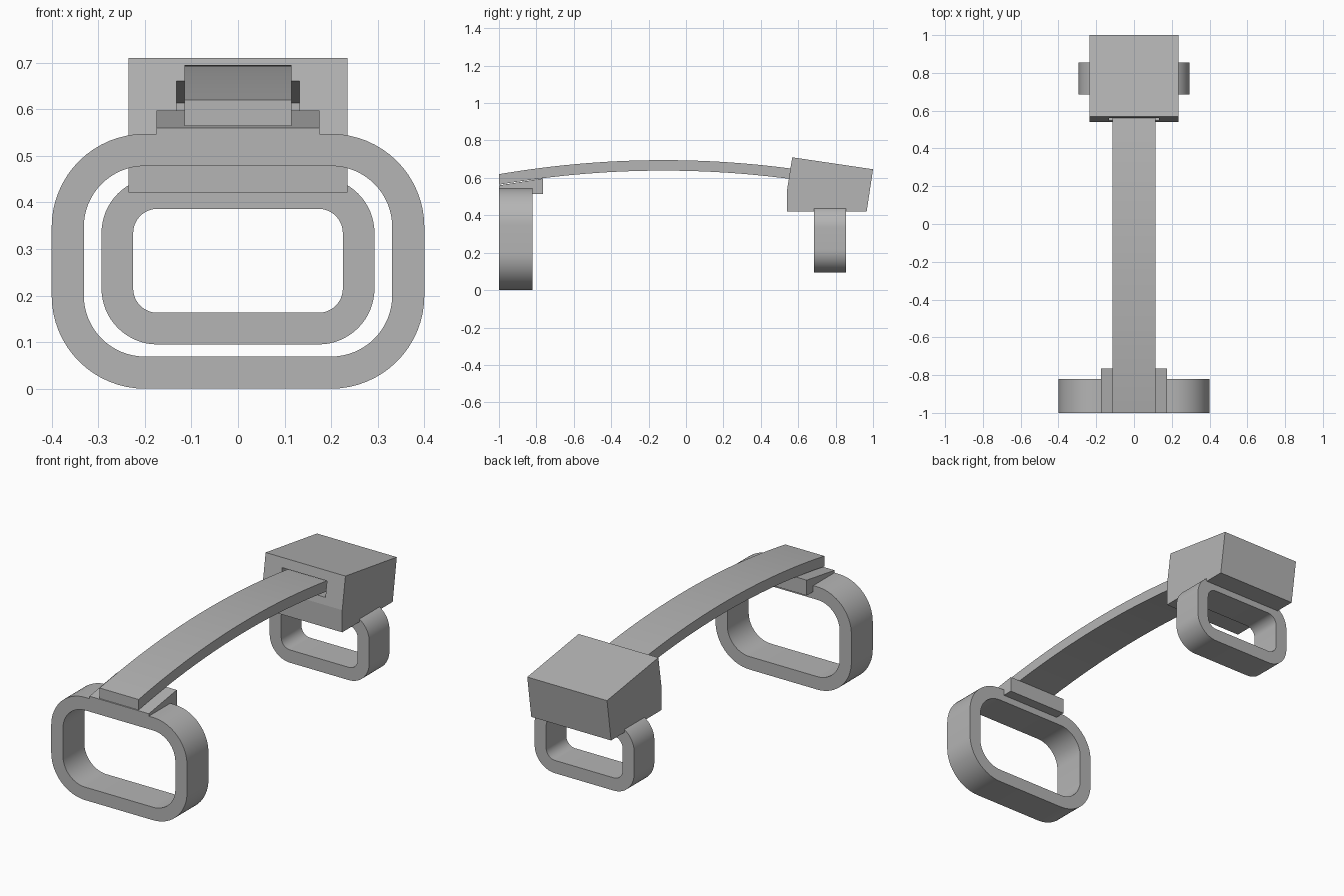
import bpy, bmesh, math
from mathutils import Vector

cube = bpy.data.objects.get("Cube")
if cube:
    bpy.data.objects.remove(cube, do_unlink=True)

# Single grey plastic
grey = bpy.data.materials.new("plain grey")
grey.use_nodes = True
colour = (0.46, 0.46, 0.46, 1)
grey.diffuse_color = colour
grey.node_tree.nodes["Principled BSDF"].inputs["Base Color"].default_value = colour


def finish(name, bm):
    bmesh.ops.recalc_face_normals(bm, faces=bm.faces)
    mesh = bpy.data.meshes.new(name)
    bm.to_mesh(mesh)
    bm.free()
    mesh.materials.append(grey)
    obj = bpy.data.objects.new(name, mesh)
    bpy.context.collection.objects.link(obj)
    return obj


def smooth(obj):
    bpy.ops.object.select_all(action='DESELECT')
    obj.select_set(True)
    bpy.context.view_layer.objects.active = obj
    bpy.ops.object.shade_smooth_by_angle(angle=math.radians(30))


def side_prism(name, profile, half_width):
    """Extrude a (y, z) profile symmetrically along x."""
    bm = bmesh.new()
    face = bm.faces.new([bm.verts.new((-half_width, y, z)) for y, z in profile])
    new = bmesh.ops.extrude_face_region(bm, geom=[face])["geom"]
    verts = [g for g in new if isinstance(g, bmesh.types.BMVert)]
    bmesh.ops.translate(bm, verts=verts, vec=Vector((2 * half_width, 0, 0)))
    return finish(name, bm)


def rounded_loop(half_x, z0, z1, r, steps=16):
    points = []
    corners = [(half_x - r, z1 - r), (r - half_x, z1 - r),
               (r - half_x, z0 + r), (half_x - r, z0 + r)]
    for q, (cx, cz) in enumerate(corners):
        for i in range(steps + 1):
            a = math.pi / 2 * (q + i / steps)
            points.append((cx + r * math.cos(a), cz + r * math.sin(a)))
    return points


def ring(name, half_x, z0, z1, r, wall, y0, y1):
    """Rounded rectangular band with an open centre."""
    outer = rounded_loop(half_x, z0, z1, r)
    inner = rounded_loop(half_x - wall, z0 + wall, z1 - wall, r - wall)
    bm = bmesh.new()
    loops = [[bm.verts.new((x, y, z)) for x, z in pts]
             for pts, y in ((outer, y0), (outer, y1), (inner, y1), (inner, y0))]
    n = len(outer)
    for k in range(4):
        a, b = loops[k], loops[(k + 1) % 4]
        for i in range(n):
            j = (i + 1) % n
            bm.faces.new((a[i], a[j], b[j], b[i]))
    smooth(finish(name, bm))


# Finger rings
ring("front_ring", 0.40, 0, 0.547, 0.20, 0.069, -1.0, -0.82)
ring("rear_ring", 0.293, 0.095, 0.454, 0.12, 0.068, 0.685, 0.855)

# Sloped mounting pad between the front ring and the strap
side_prism("strap_pad", [(-1, 0.515), (-1, 0.56), (-0.765, 0.597), (-0.765, 0.515)], 0.175)

# Arched strap
def arch(y):
    return 0.695 - (y + 0.12) ** 2 / 10.3

ys = [-1 + 1.86 * i / 32 for i in range(33)]
strap = side_prism("arched_strap", [(y, arch(y)) for y in ys]
                   + [(y, arch(y) - 0.056) for y in reversed(ys)], 0.115)
smooth(strap)

# Tilted rear block with a slot that receives the strap
block = side_prism("rear_block", [(0.541, 0.421), (0.541, 0.539), (0.568, 0.71),
                                  (1.0, 0.646), (0.966, 0.421)], 0.235)
cutter = side_prism("slot_cutter", [(0.5, 0.584), (0.5, 0.669),
                                    (0.875, 0.613), (0.875, 0.528)], 0.132)
cutter.hide_render = True
cut = block.modifiers.new("slot", 'BOOLEAN')
cut.operation = 'DIFFERENCE'
cut.solver = 'EXACT'
cut.object = cutter
bpy.context.view_layer.objects.active = block
bpy.ops.object.modifier_apply(modifier=cut.name)
bpy.data.objects.remove(cutter, do_unlink=True)
